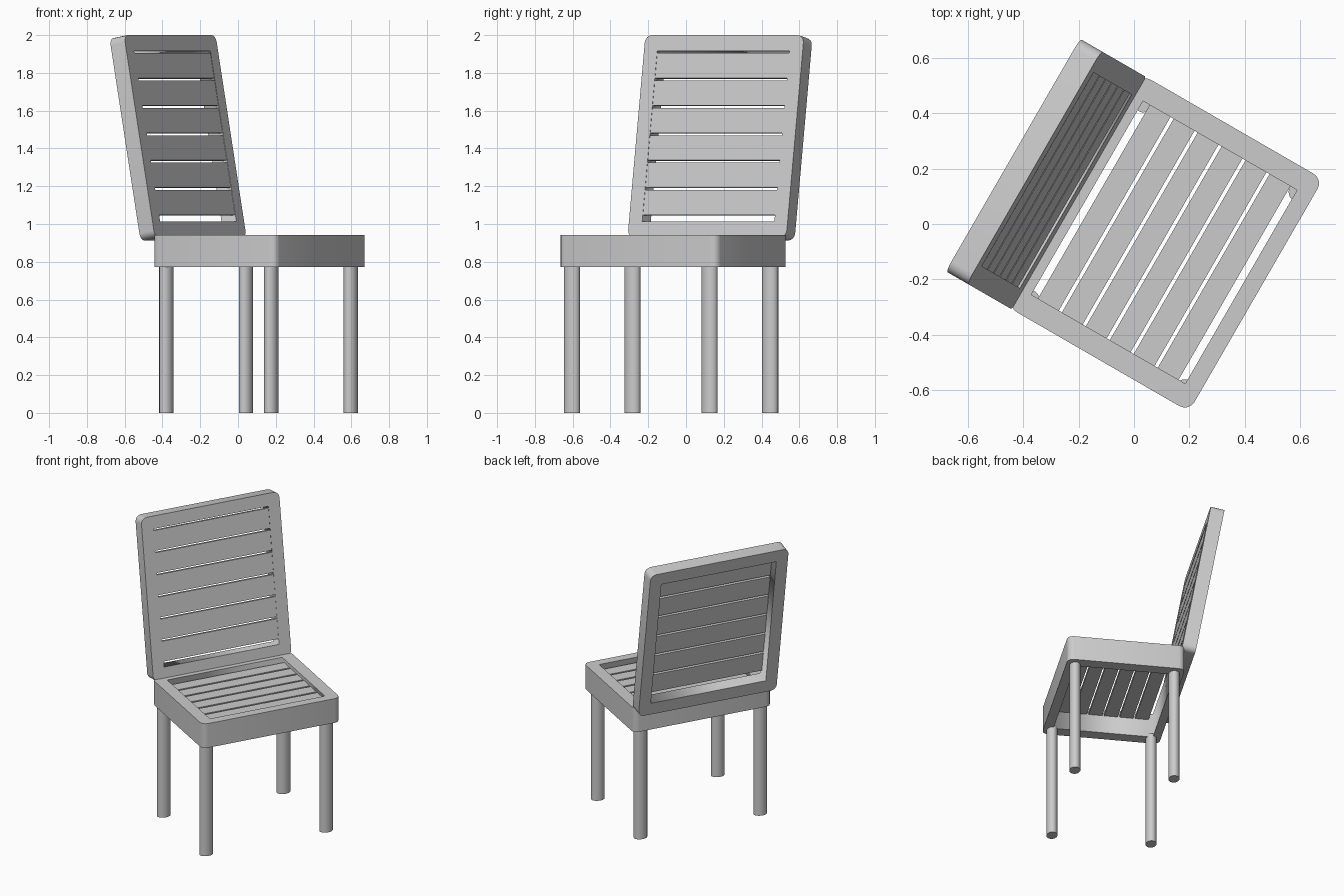
import bpy, bmesh
from math import radians, cos, sin, pi
from mathutils import Matrix

if "Cube" in bpy.data.objects:
    bpy.data.objects.remove(bpy.data.objects["Cube"])

TURN = Matrix.Rotation(radians(-30), 4, 'Z')   # whole chair is turned; local +x is the chair's front
WC = -0.003                                    # centre of the width


def rounded_rect(x0, x1, y0, y1, r=0.0, seg=4):
    if r == 0:
        return [(x0, y0), (x1, y0), (x1, y1), (x0, y1)]
    pts = []
    corners = [(x1 - r, y1 - r), (x0 + r, y1 - r), (x0 + r, y0 + r), (x1 - r, y0 + r)]
    for i, (cx, cy) in enumerate(corners):
        for k in range(seg + 1):
            a = pi / 2 * (i + k / seg)
            pts.append((cx + r * cos(a), cy + r * sin(a)))
    return pts


def frame(name, outer, hole, z0, z1, mat):
    """Rounded rectangle with a rectangular opening, extruded from z0 to z1."""
    cu = bpy.data.curves.new(name, 'CURVE')
    cu.dimensions = '2D'
    cu.fill_mode = 'BOTH'
    cu.extrude = (z1 - z0) / 2
    for pts in (rounded_rect(*outer, r=0.04), rounded_rect(*hole)):
        sp = cu.splines.new('POLY')
        sp.points.add(len(pts) - 1)
        for p, (x, y) in zip(sp.points, pts):
            p.co = (x, y, 0, 1)
        sp.use_cyclic_u = True
    ob = bpy.data.objects.new(name, cu)
    bpy.context.collection.objects.link(ob)
    ob.matrix_world = mat @ Matrix.Translation((0, 0, (z0 + z1) / 2))
    bpy.ops.object.select_all(action='DESELECT')
    ob.select_set(True)
    bpy.context.view_layer.objects.active = ob
    bpy.ops.object.convert(target='MESH')


def mesh_object(name, bm, mat):
    me = bpy.data.meshes.new(name)
    bm.to_mesh(me)
    bm.free()
    ob = bpy.data.objects.new(name, me)
    bpy.context.collection.objects.link(ob)
    ob.matrix_world = mat
    return ob


def slats(name, start, pitch, width, z0, z1, mat):
    """Six parallel boards let into the frame at both ends."""
    bm = bmesh.new()
    for i in range(6):
        m = Matrix.Translation((start + pitch * i + width / 2, WC, (z0 + z1) / 2))
        bmesh.ops.create_cube(bm, size=1, matrix=m @ Matrix.Diagonal((width, 0.83, z1 - z0, 1)))
    mesh_object(name, bm, mat)


# seat
side = (WC - 0.485, WC + 0.485)
gap = (WC - 0.404, WC + 0.404)
frame("seat_frame", (-0.247, 0.511, *side), (-0.194, 0.449, *gap), 0.772, 0.942, TURN)
slats("seat_slats", -0.166, 0.1, 0.087, 0.897, 0.918, TURN)

# reclined backrest, laid out from its front top edge downwards
BACK = TURN @ Matrix.Translation((-0.415, 0, 2.0)) @ Matrix.Rotation(radians(80), 4, 'Y')
frame("backrest_frame", (0, 1.0885, *side), (0.085, 1.002, *gap), -0.09, 0, BACK)
slats("backrest_slats", 0.097, 0.147, 0.134, -0.023, -0.002, BACK)

# oval legs
for end, x in (("front", 0.454), ("back", -0.187)):
    for hand, y in (("left", -0.435), ("right", 0.407)):
        bm = bmesh.new()
        bmesh.ops.create_cone(bm, cap_ends=True, segments=24, radius1=1, radius2=1, depth=1,
                              matrix=Matrix.Diagonal((0.035, 0.045, 0.79, 1)))
        leg = mesh_object(f"{end}_{hand}_leg", bm, TURN @ Matrix.Translation((x, y, 0.395)))
        bpy.ops.object.select_all(action='DESELECT')
        leg.select_set(True)
        bpy.context.view_layer.objects.active = leg
        bpy.ops.object.shade_smooth_by_angle(angle=radians(40))
